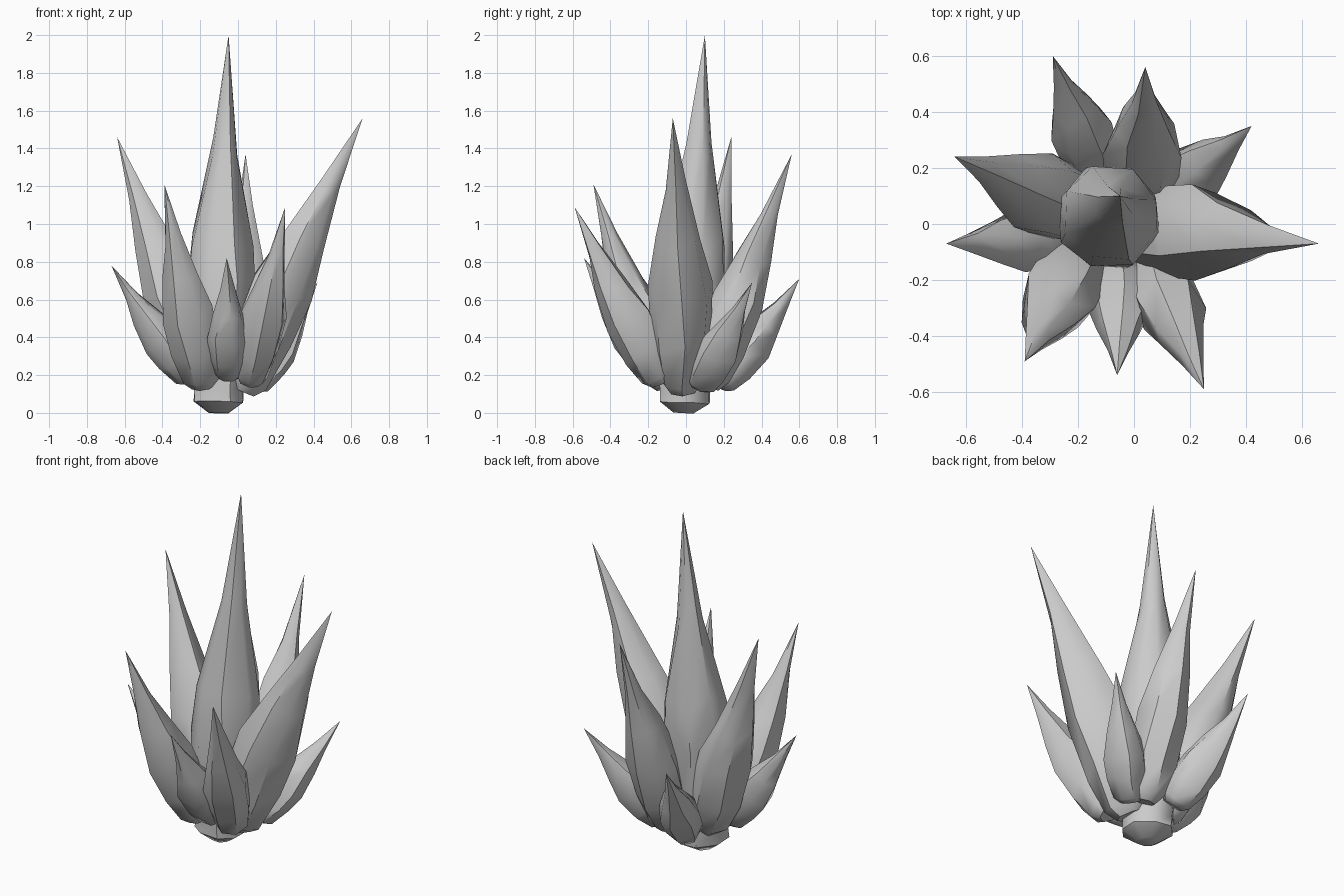
import bpy, bmesh, math, random
from mathutils import Vector

random.seed(4)
cube = bpy.data.objects.get("Cube")
if cube:
    bpy.data.objects.remove(cube, do_unlink=True)

stone = bpy.data.materials.new("pale grey crystal")
stone.use_nodes = True
grey = (0.6, 0.6, 0.6, 1)
stone.diffuse_color = grey
stone.node_tree.nodes["Principled BSDF"].inputs["Base Color"].default_value = grey

# Position along the shard and share of its full radius
SIDE_PROFILE = [(0, 0.46), (0.04, 0.74), (0.18, 0.95), (0.36, 1.0), (0.54, 0.7), (0.75, 0.32)]
MAIN_PROFILE = [(0, 0.3), (0.027, 0.74), (0.06, 0.74), (0.2, 0.94), (0.32, 1.0),
                (0.45, 0.92), (0.7, 0.37)]


def shard(name, base, tip, radius, bow, profile=SIDE_PROFILE, sides=7):
    """Irregular faceted spike whose axis bows outward and down."""
    base, tip = Vector(base), Vector(tip)
    axis = tip - base
    along = axis.normalized()
    u = along.cross(Vector((0.3, 1, 0))).normalized()
    v = along.cross(u)
    outward = Vector((axis.x, axis.y, 0)).normalized()
    spin = random.uniform(0, math.tau)
    wobble = [random.uniform(0.97, 1.09) for _ in range(sides)]
    bm = bmesh.new()
    rings = []
    for t, share in profile:
        centre = base + axis * t + outward * bow * math.sin(math.pi * t)
        ring = []
        for i in range(sides):
            a = spin + math.tau * (i + random.uniform(-0.1, 0.1)) / sides
            r = radius * share * wobble[i]
            shift = along * random.uniform(-0.03, 0.03) * axis.length * min(1, t * 5)
            ring.append(bm.verts.new(centre + (u * math.cos(a) + v * math.sin(a)) * r + shift))
        rings.append(ring)
    for low, high in zip(rings, rings[1:]):
        for i in range(sides):
            j = (i + 1) % sides
            bm.faces.new((low[i], low[j], high[j], high[i]))
    point = bm.verts.new(tip)
    for i in range(sides):
        bm.faces.new((rings[-1][i], rings[-1][(i + 1) % sides], point))
    bm.faces.new(rings[0][::-1])
    bmesh.ops.recalc_face_normals(bm, faces=bm.faces)
    mesh = bpy.data.meshes.new(name)
    bm.to_mesh(mesh)
    bm.free()
    mesh.materials.append(stone)
    obj = bpy.data.objects.new(name, mesh)
    bpy.context.collection.objects.link(obj)
    bpy.ops.object.select_all(action="DESELECT")
    obj.select_set(True)
    bpy.context.view_layer.objects.active = obj
    bpy.ops.object.shade_smooth_by_angle(angle=math.radians(48))


# Tall middle shard, whose blunt root is the foot of the cluster
shard("main_shard", (-0.1, -0.015, 0), (-0.05, 0.1, 2.0), 0.185, 0.0, MAIN_PROFILE, 8)

# Ring of leaning shards: base, tip, radius, bow
for name, base, tip, radius, bow in [
    ("left_shard", (0.01, -0.02, 0.12), (0.66, -0.07, 1.56), 0.17, -0.025),
    ("right_back_shard", (-0.16, 0.04, 0.15), (-0.64, 0.24, 1.46), 0.15, 0.005),
    ("back_shard", (0.03, 0.11, 0.14), (0.04, 0.56, 1.37), 0.14, -0.005),
    ("back_right_small_shard", (-0.12, 0.17, 0.15), (-0.29, 0.6, 0.71), 0.11, 0.015),
    ("left_back_small_shard", (0.08, 0.07, 0.14), (0.42, 0.35, 0.69), 0.11, 0.01),
    ("front_left_shard", (0.06, -0.13, 0.16), (0.25, -0.59, 1.09), 0.125, 0.015),
    ("front_small_shard", (-0.045, -0.14, 0.19), (-0.06, -0.54, 0.82), 0.11, 0.02),
    ("front_right_shard", (-0.18, -0.1, 0.14), (-0.39, -0.49, 1.21), 0.135, 0.02),
    ("right_small_shard", (-0.24, -0.05, 0.18), (-0.67, -0.07, 0.78), 0.11, 0.01),
]:
    shard(name, base, tip, radius, bow)
